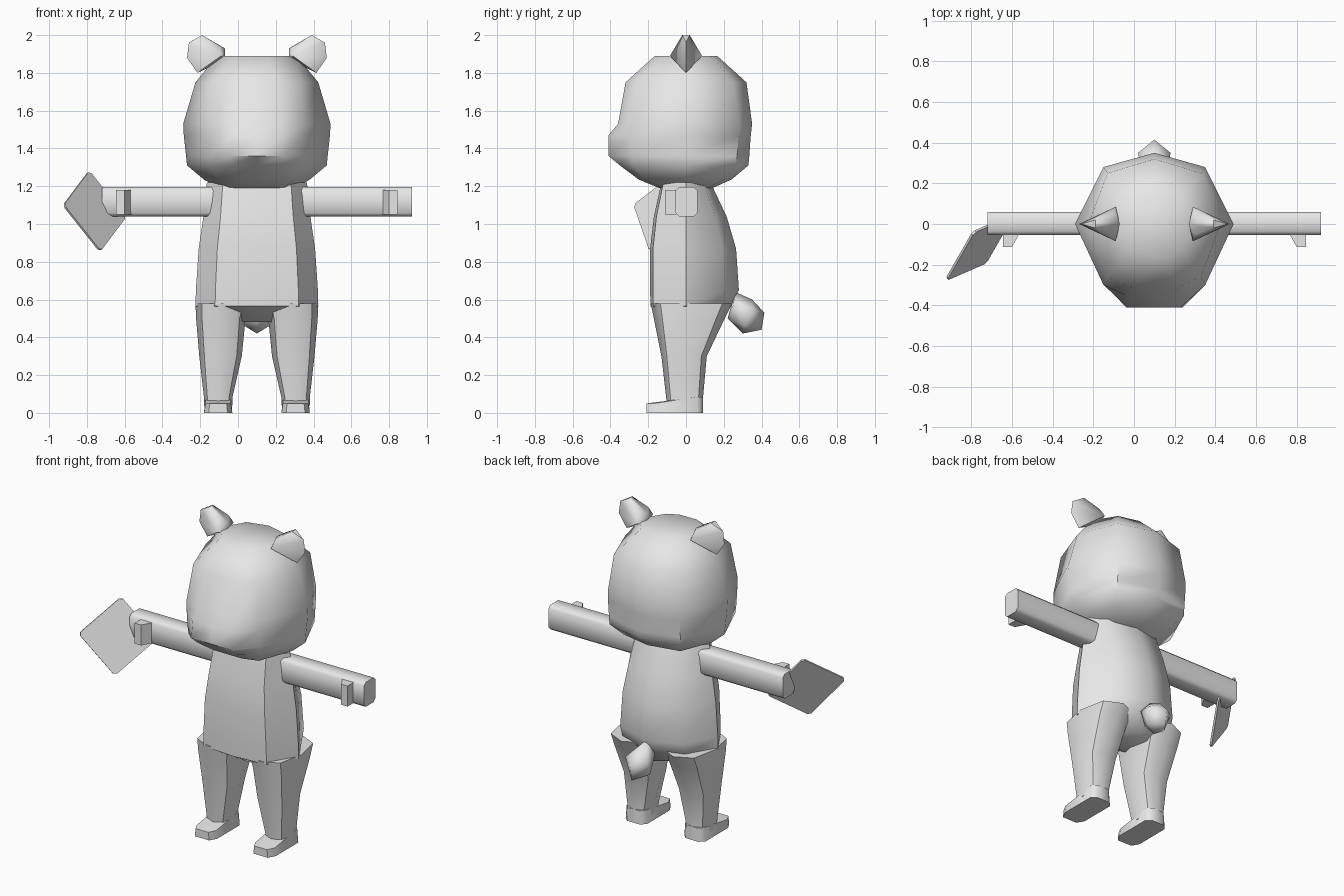
import bpy, bmesh, math
from mathutils import Vector

if "Cube" in bpy.data.objects:
    bpy.data.objects.remove(bpy.data.objects["Cube"])

CX = 0.1  # bear's own centre line; the held card shifts it sideways

fur = bpy.data.materials.new("plain_grey")
fur.diffuse_color = (0.8, 0.8, 0.8, 1)
fur.use_nodes = True
fur.node_tree.nodes["Principled BSDF"].inputs["Base Color"].default_value = fur.diffuse_color


def finish(name, bm, angle=50):
    bmesh.ops.recalc_face_normals(bm, faces=bm.faces[:])
    mesh = bpy.data.meshes.new(name)
    bm.to_mesh(mesh)
    bm.free()
    mesh.materials.append(fur)
    ob = bpy.data.objects.new(name, mesh)
    bpy.context.collection.objects.link(ob)
    bpy.ops.object.select_all(action='DESELECT')
    ob.select_set(True)
    bpy.context.view_layer.objects.active = ob
    bpy.ops.object.shade_smooth_by_angle(angle=math.radians(angle))
    return ob


def loft(name, rings, side=1, angle=50):
    """Skin closed rings of equal length and cap both ends."""
    bm = bmesh.new()
    loops = [[bm.verts.new((CX + side * x, y, z)) for x, y, z in r] for r in rings]
    n = len(loops[0])
    for a, b in zip(loops, loops[1:]):
        for i in range(n):
            j = (i + 1) % n
            bm.faces.new((a[i], a[j], b[j], b[i]))
    bm.faces.new(loops[0])
    bm.faces.new(loops[-1])
    return finish(name, bm, angle)


def hull(name, pts, side=1, angle=50):
    bm = bmesh.new()
    for x, y, z in pts:
        bm.verts.new((CX + side * x, y, z))
    bmesh.ops.convex_hull(bm, input=bm.verts[:])
    return finish(name, bm, angle)


def mirrored_ring(half, z):
    """half runs front to back; first/last points on x=0 are not repeated."""
    other = [(-x, y) for x, y in reversed(half) if x > 0]
    return [(x, y, z) for x, y in half + other]


# Head with muzzle: z, side x, diagonal x, front diagonal y, back diagonal y,
# back y, muzzle half width, muzzle y
head = [
    (1.19, .20, .14, -.12, .11, .14, .06, -.14),
    (1.235, .28, .20, -.22, .20, .24, .10, -.25),
    (1.31, .37, .25, -.28, .265, .33, .14, -.35),
    (1.36, .375, .25, -.29, .27, .335, .14, -.41),
    (1.47, .387, .25, -.30, .28, .343, .13, -.41),
    (1.53, .39, .25, -.30, .28, .35, .12, -.36),
    (1.75, .325, .23, -.26, .25, .32, .10, -.32),
    (1.89, .21, .13, -.13, .13, .165, .06, -.165),
]
loft("head", [mirrored_ring([(0, fy), (fx, fy), (dx, fd), (sx, 0), (dx, bd), (0, by)], z)
              for z, sx, dx, fd, bd, by, fx, fy in head])

# Torso: z, side x, front y, back y
torso = [
    (.48, .12, -.05, .18),
    (.565, .325, -.188, .24),
    (.65, .323, -.19, .28),
    (.87, .308, -.19, .265),
    (1.04, .283, -.17, .215),
    (1.22, .265, -.13, .13),
]
loft("torso", [mirrored_ring([(0, f), (s * .68, f * .92), (s, 0), (s * .68, b * .72), (0, b)], z)
               for z, s, f, b in torso])

# Leg rings: z, inner x, outer x, front y, back y
leg = [
    (.04, .13, .28, -.10, .09),
    (.08, .13, .28, -.105, .09),
    (.30, .08, .305, -.13, .11),
    (.50, .06, .322, -.17, .205),
    (.58, .04, .325, -.187, .245),
]


def leg_ring(z, i, o, f, b):
    cx, cy, rx, ry = (i + o) / 2, (f + b) / 2, (o - i) / 2, (b - f) / 2
    k = .76
    unit = [(1, 0), (k, k), (0, 1), (-k, k), (-1, 0), (-k, -k), (0, -1), (k, -k)]
    return [(cx + u * rx, cy + v * ry, z) for u, v in unit]


for side, label in ((1, "left"), (-1, "right")):
    loft(label + "_leg", [leg_ring(*r) for r in leg], side)

    # Foot with chamfered toe
    sole = [(.155, -.21), (.255, -.21), (.28, -.165), (.28, .06), (.25, .09),
            (.16, .09), (.13, .06), (.13, -.165)]
    hull(label + "_foot", [(x, y, 0) for x, y in sole]
         + [(.205 + (x - .205) * .9, y, .05 if y < -.1 else .085) for x, y in sole], side)

    # Arm: chamfered bar along x
    c = .018
    section = [(-.055, 1.04 + c), (-.055 + c, 1.04), (.06 - c, 1.04), (.06, 1.04 + c),
               (.06, 1.195 - c), (.06 - c, 1.195), (-.055 + c, 1.195), (-.055, 1.195 - c)]
    loft(label + "_arm", [[(x, y, z) for y, z in section] for x in (.2, .5, .82)], side)

    # Thumb on the front of the hand
    hull(label + "_thumb", [(x, y, z) for x, y in ((.665, -.05), (.70, -.112), (.745, -.112), (.745, -.05))
                            for z in (1.05, 1.18)], side, 35)

    # Ear: flat outer rim, widest at the inner base
    rim = [(.315, 1.80), (.37, 1.88), (.36, 1.96), (.17, 1.93), (.17, 1.87)]
    ear = [(x, 0, z) for x, z in rim]
    for s in (-1, 1):
        ear += [(.29, s * .02, 2.0), (.20, s * .05, 1.945), (.19, s * .085, 1.89)]
    hull(label + "_ear", ear, side, 60)

# Tail: faceted stub
tail = [(0, y, z) for y, z in ((.26, .64), (.35, .60), (.415, .53), (.40, .44), (.30, .42), (.22, .50))]
for s in (-1, 1):
    tail += [(s * .08, .35, .55), (s * .065, .31, .46), (s * .06, .25, .57)]
hull("tail", tail, 1, 60)

# Card held in one hand: thin tilted plate with clipped corners
top, out, low = Vector((-.79, -.04, 1.28)), Vector((-.925, -.275, 1.10)), Vector((-.73, -.19, .855))
corners = [top, out, low, top + low - out]
normal = (out - top).cross(low - top).normalized() * .006
bm = bmesh.new()
for i, p in enumerate(corners):
    for q in (corners[i - 1], corners[(i + 1) % 4]):
        clip = p.lerp(q, .05)
        bm.verts.new(clip + normal)
        bm.verts.new(clip - normal)
bmesh.ops.convex_hull(bm, input=bm.verts[:])
finish("card", bm, 30)
